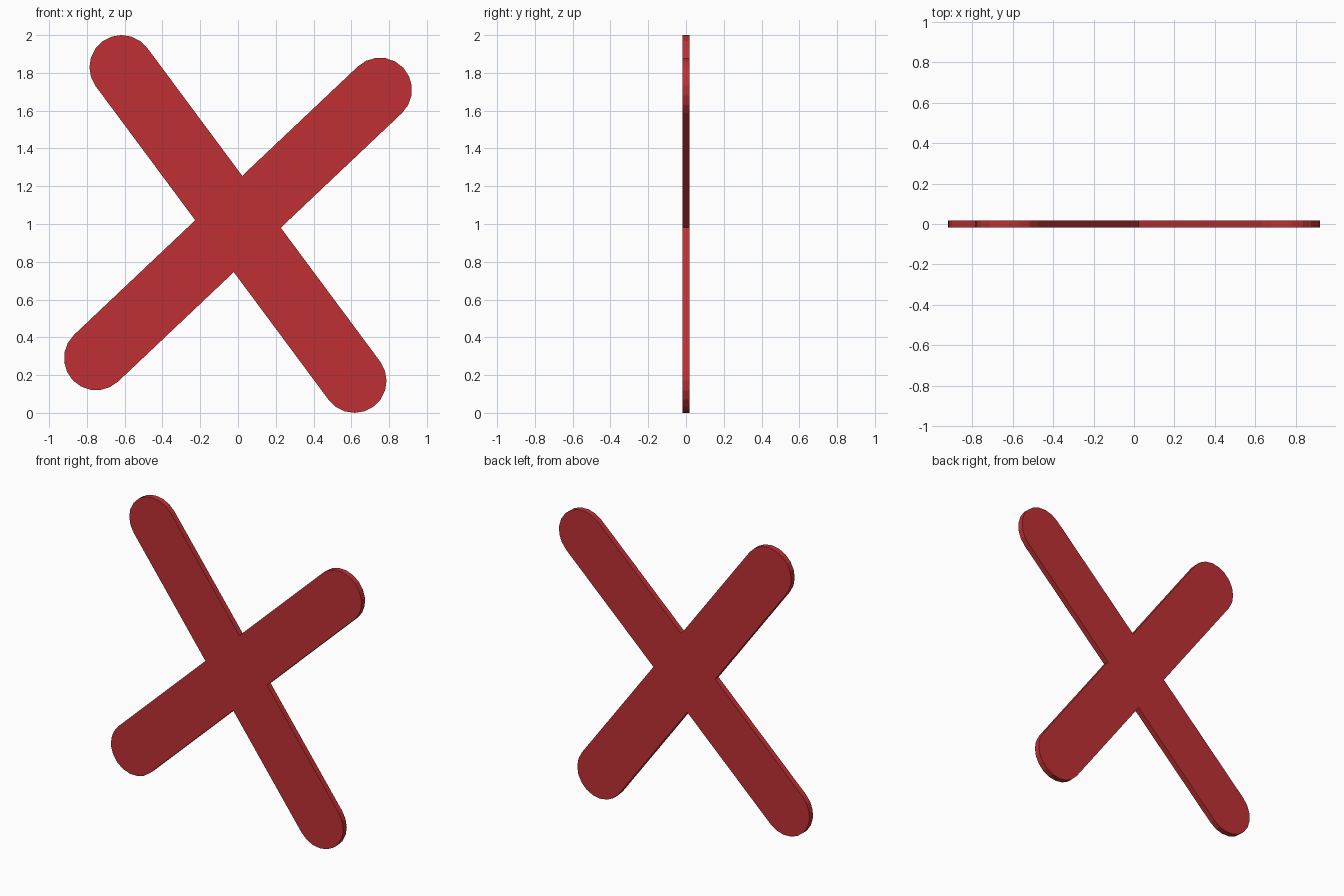
import bpy, bmesh
from math import radians, sin, cos, pi

if "Cube" in bpy.data.objects:
    bpy.data.objects.remove(bpy.data.objects["Cube"])

R = 0.17        # half width of each bar, also the cap radius
REACH = 1.034   # centre of the cross to centre of a cap
HALF_T = 0.0185 # half thickness
CAP_STEPS = 10
ANGLES = [radians(a) for a in (43.4, 126.6, 223.4, 306.6)]

# Outline: each arm gives a round cap followed by the inner corner to the next arm
outline = []
for i, a in enumerate(ANGLES):
    for k in range(CAP_STEPS + 1):
        t = a - pi / 2 + pi * k / CAP_STEPS
        outline.append((REACH * cos(a) + R * cos(t), REACH * sin(a) + R * sin(t)))
    half = ((ANGLES[(i + 1) % 4] - a) % (2 * pi)) / 2
    d = R / sin(half)
    outline.append((d * cos(a + half), d * sin(a + half)))

# Flat plate extruded through its thickness
bm = bmesh.new()
face = bm.faces.new([bm.verts.new((x, -HALF_T, z + 1)) for x, z in outline])
ext = bmesh.ops.extrude_face_region(bm, geom=[face], use_keep_orig=True)
verts = [g for g in ext["geom"] if isinstance(g, bmesh.types.BMVert)]
bmesh.ops.translate(bm, verts=verts, vec=(0, 2 * HALF_T, 0))
bmesh.ops.recalc_face_normals(bm, faces=bm.faces)

# Rest exactly on the ground
low = min(v.co.z for v in bm.verts)
bmesh.ops.translate(bm, verts=bm.verts, vec=(0, 0, -low))

mesh = bpy.data.meshes.new("cross_plate")
bm.to_mesh(mesh)
bm.free()
obj = bpy.data.objects.new("cross_plate", mesh)
bpy.context.collection.objects.link(obj)

# Red paint
red = bpy.data.materials.new("red")
red.diffuse_color = (0.52, 0.03, 0.035, 1)
red.use_nodes = True
red.node_tree.nodes["Principled BSDF"].inputs["Base Color"].default_value = red.diffuse_color
mesh.materials.append(red)
